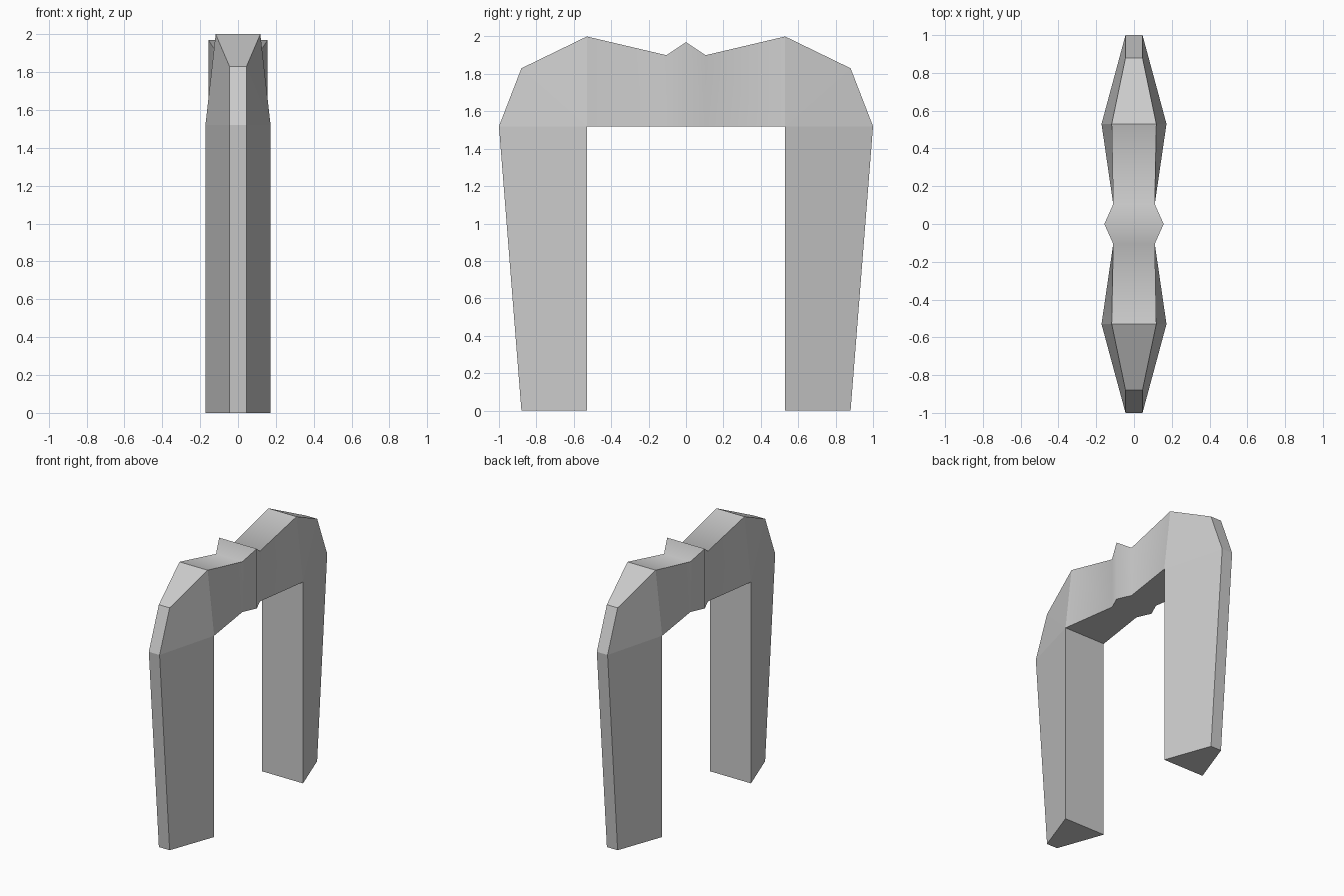
import bpy, bmesh, math

if "Cube" in bpy.data.objects:
    bpy.data.objects.remove(bpy.data.objects["Cube"])


def loft(name, sections, cap_first=False):
    """Skin between sections; each has an inner and outer edge (half width, y, z)."""
    bm = bmesh.new()
    pool = {}

    def vert(co):
        if co not in pool:
            pool[co] = bm.verts.new(co)
        return pool[co]

    rings = []
    for (wi, yi, zi), (wo, yo, zo) in sections:
        rings.append([vert(c) for c in ((-wi, yi, zi), (wi, yi, zi),
                                        (wo, yo, zo), (-wo, yo, zo))])
    for a, b in zip(rings, rings[1:]):
        for i in range(4):
            j = (i + 1) % 4
            corners = list(dict.fromkeys((a[i], a[j], b[j], b[i])))
            if len(corners) > 2:
                bm.faces.new(corners)
    if cap_first:
        bm.faces.new(rings[0])
    bmesh.ops.recalc_face_normals(bm, faces=bm.faces)
    mesh = bpy.data.meshes.new(name)
    bm.to_mesh(mesh)
    bm.free()
    obj = bpy.data.objects.new(name, mesh)
    bpy.context.collection.objects.link(obj)
    return obj


corner = (0.172, 0.53, 1.52)      # where leg meets beam underside
shoulder = (0.118, 0.53, 2.0)     # top of the shoulder

# Tapered leg with its bevelled shoulder, mirrored to the other side
legs = loft("legs", [
    ((0.172, 0.53, 0), (0.045, 0.88, 0)),
    (corner, (0.045, 1.0, 1.52)),
    (corner, (0.045, 0.88, 1.83)),
    (corner, shoulder),
], cap_first=True)
mirror = legs.modifiers.new("mirror", 'MIRROR')
mirror.use_axis = (False, True, False)

# Cross beam: narrows inward, then flares to a ridge in the middle
half = [
    (corner, shoulder),
    ((0.11, 0.105, 1.52), (0.11, 0.105, 1.9)),
]
centre = [((0.157, 0, 1.52), (0.157, 0, 1.97))]
other = [tuple((w, -y, z) for w, y, z in s) for s in reversed(half)]
beam = loft("cross_beam", half + centre + other)

# Beam is smooth along its length, sharp along its long edges
bpy.ops.object.select_all(action='DESELECT')
beam.select_set(True)
bpy.context.view_layer.objects.active = beam
bpy.ops.object.shade_smooth_by_angle(angle=math.radians(75))
